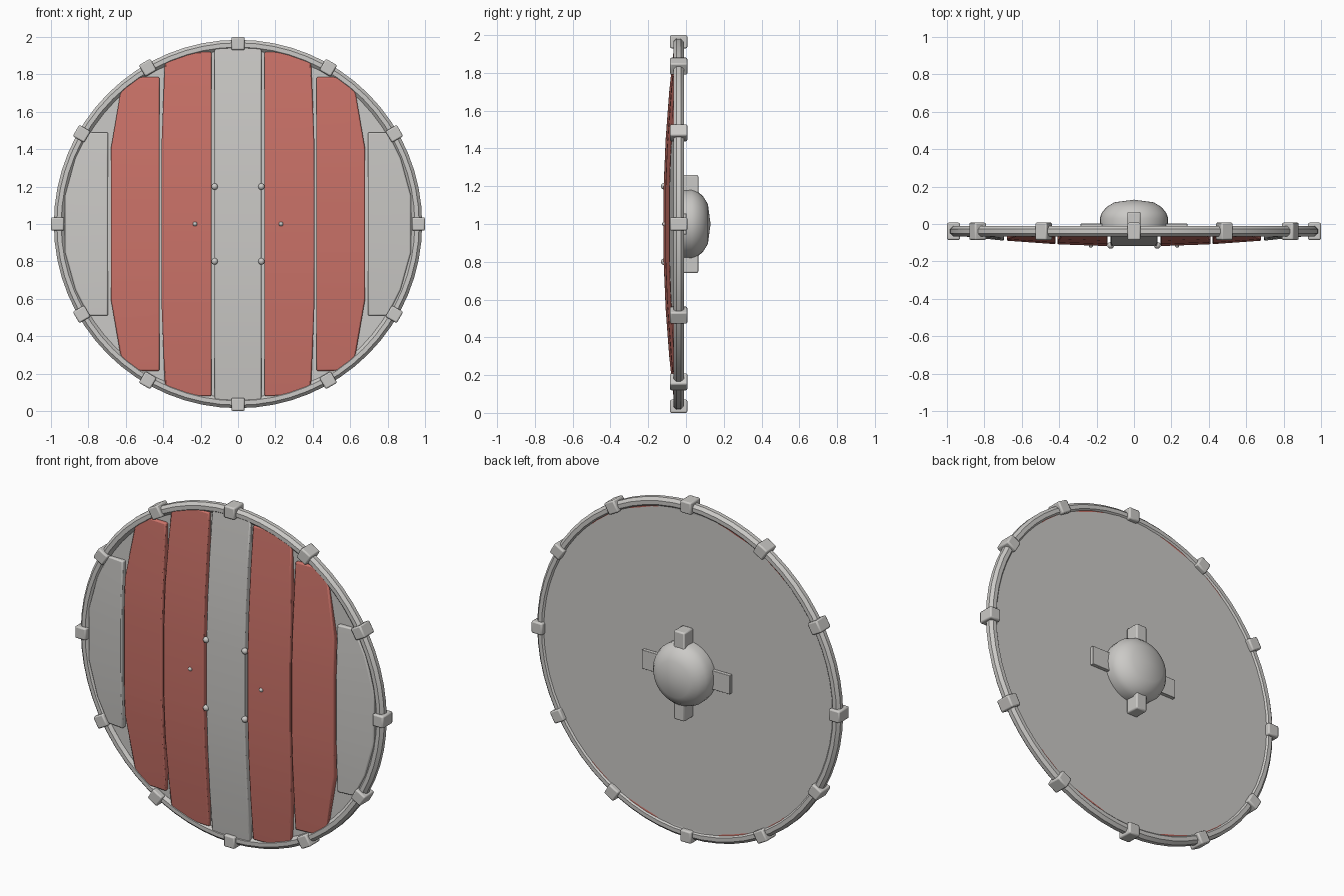
import bpy, bmesh, math
from mathutils import Matrix, Vector

cube = bpy.data.objects.get("Cube")
if cube:
    bpy.data.objects.remove(cube, do_unlink=True)


def material(name, rgb):
    m = bpy.data.materials.new(name)
    m.use_nodes = True
    m.diffuse_color = (*rgb, 1)
    m.node_tree.nodes["Principled BSDF"].inputs["Base Color"].default_value = (*rgb, 1)
    return m


GREY = material("pale grey", (0.6, 0.59, 0.57))
RED = material("faded red", (0.6, 0.17, 0.14))
CENTRE = Vector((0, 0, 1))


def finish(name, bm, mat, bevel=0, smooth=30):
    bmesh.ops.recalc_face_normals(bm, faces=bm.faces)
    mesh = bpy.data.meshes.new(name)
    bm.to_mesh(mesh)
    bm.free()
    ob = bpy.data.objects.new(name, mesh)
    bpy.context.collection.objects.link(ob)
    mesh.materials.append(mat)
    if bevel:
        mod = ob.modifiers.new("soft edges", "BEVEL")
        mod.width = bevel
        mod.segments = 2
        mod.limit_method = "ANGLE"
        mod.angle_limit = math.radians(40)
    if smooth:
        bpy.ops.object.select_all(action="DESELECT")
        ob.select_set(True)
        bpy.context.view_layer.objects.active = ob
        bpy.ops.object.shade_smooth_by_angle(angle=math.radians(smooth))
    return ob


def box(name, size, loc, turn=0, bevel=0.008):
    # turn rotates the box about the shield's centre
    bm = bmesh.new()
    m = (Matrix.Translation(CENTRE) @ Matrix.Rotation(turn, 4, "Y")
         @ Matrix.Translation(loc) @ Matrix.Diagonal((*size, 1)))
    bmesh.ops.create_cube(bm, size=1, matrix=m)
    return finish(name, bm, GREY, bevel)


def lathe(name, profile, steps, closed=False, smooth=30):
    # revolve (radius, y) points about the shield's axis
    bm = bmesh.new()
    vs = [bm.verts.new((r, y, 1)) for r, y in profile]
    pairs = list(zip(vs, vs[1:])) + ([(vs[-1], vs[0])] if closed else [])
    edges = [bm.edges.new(p) for p in pairs]
    bmesh.ops.spin(bm, geom=vs + edges, cent=CENTRE, axis=(0, 1, 0),
                   angle=math.tau, steps=steps)
    bmesh.ops.remove_doubles(bm, verts=bm.verts, dist=0.0001)
    return finish(name, bm, GREY, smooth=smooth)


def front_y(x, z):
    return -0.122 + 0.065 * (x * x + z * z)


def plank(name, side, inner, rows, mat):
    # rows are (half height, outer x) from the end inwards, mirrored below
    bm = bmesh.new()
    loops = []
    for z, outer in rows + [(-z, o) for z, o in reversed(rows)]:
        loop = []
        for x, depth in ((inner, 0), (outer, 0), (outer, 0.045), (inner, 0.045)):
            loop.append(bm.verts.new((side * x, front_y(x, z) + depth, 1 + z)))
        loops.append(loop)
    for a, b in zip(loops, loops[1:]):
        for i in range(4):
            j = (i + 1) % 4
            bm.faces.new((a[i], a[j], b[j], b[i]))
    bm.faces.new(loops[0])
    bm.faces.new(loops[-1])
    finish(name, bm, mat, bevel=0.007)


# Backing disc and octagonal rim tube
lathe("backing_disc", [(0, -0.02), (0.95, -0.02), (0.95, -0.05), (0, -0.05)], 64)
tube = [(0.957 + 0.03 * math.cos(math.tau * (i + 0.5) / 8),
         -0.039 + 0.03 * math.sin(math.tau * (i + 0.5) / 8)) for i in range(8)]
lathe("rim", tube, 64, closed=True)

# Clamps around the rim
for i in range(12):
    box(f"rim_clamp_{i + 1}", (0.07, 0.092, 0.07), (0, -0.039, 0.965), math.tau * i / 12)

# Planks following the shallow dome
plank("centre_plank", 1, -0.125,
      [(0.95, 0.125), (0.7, 0.125), (0.45, 0.125), (0.2, 0.125)], GREY)
for side, label in ((1, "left"), (-1, "right")):
    plank(f"{label}_inner_plank", side, 0.142,
          [(0.92, 0.3), (0.88, 0.39), (0.7, 0.398), (0.45, 0.408), (0.2, 0.41)], RED)
    plank(f"{label}_middle_plank", side, 0.42,
          [(0.785, 0.55), (0.72, 0.625), (0.4, 0.68), (0.2, 0.68)], RED)
    plank(f"{label}_outer_plank", side, 0.695,
          [(0.49, 0.8), (0.35, 0.87), (0.15, 0.925)], GREY)

# Rivets on the front
for side, label in ((1, "left"), (-1, "right")):
    for x, z, r in ((0.125, 0.2, 0.018), (0.125, -0.2, 0.018), (0.23, 0, 0.012)):
        bm = bmesh.new()
        spot = Vector((side * x, front_y(x, z) + 0.004, 1 + z))
        bmesh.ops.create_uvsphere(bm, u_segments=12, v_segments=8, radius=r,
                                  matrix=Matrix.Translation(spot))
        finish(f"{label}_rivet", bm, GREY)

# Boss on the back with its nearly flat cap
lathe("boss", [(0.18, -0.02), (0.183, 0.03), (0.172, 0.06), (0.148, 0.09),
               (0.105, 0.116), (0, 0.13)], 32, smooth=25)

# Upright grip bar and thin side straps
box("grip_bar", (0.07, 0.085, 0.52), (0, 0.0225, 0))
box("cross_strap", (0.57, 0.022, 0.11), (0, -0.009, 0), bevel=0.002)
